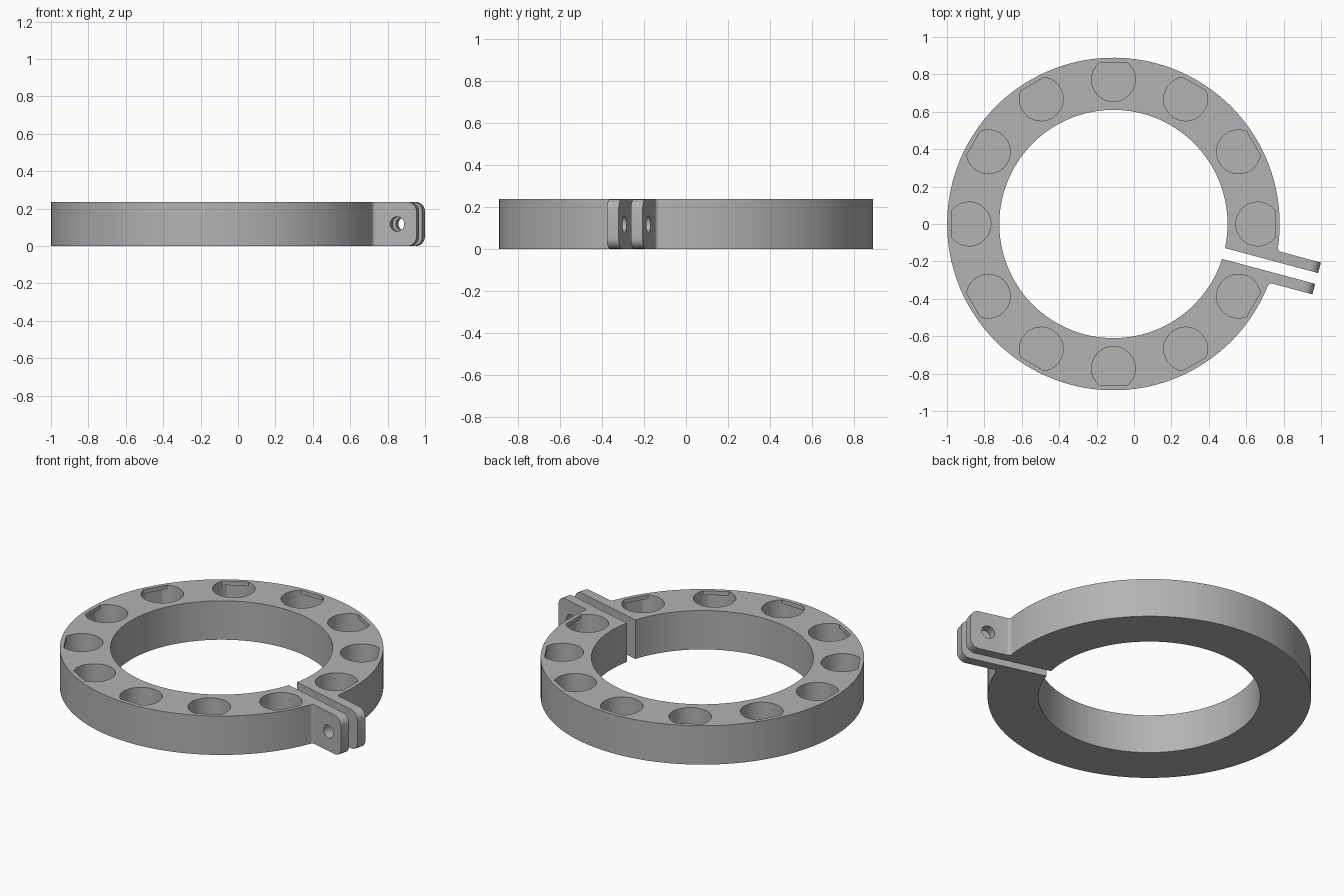
import bpy
import bmesh
from math import sin, cos, pi, radians, acos, asin, sqrt, atan2
from mathutils import Matrix, Vector

if "Cube" in bpy.data.objects:
    bpy.data.objects.remove(bpy.data.objects["Cube"], do_unlink=True)

# Main sizes; the ring is built with its split along +x, then turned
OUTER, INNER, HEIGHT = 0.889, 0.61, 0.236
GAP, EAR_SIDE, EAR_END = 0.03, 0.088, 1.125
FILLET, CORNER = 0.02, 0.05
POCKET_DIST, POCKET_R = 0.772, 0.117
SPLIT_TURN = radians(-15)


def arc(radius, start, end, steps, cx=0.0, cy=0.0):
    angles = [start + (end - start) * i / steps for i in range(steps + 1)]
    return [(cx + radius * cos(a), cy + radius * sin(a)) for a in angles]


def add_prism(bm, points, z0, z1):
    face = bm.faces.new([bm.verts.new((x, y, z0)) for x, y in points])
    top = bmesh.ops.extrude_face_region(bm, geom=[face])["geom"]
    verts = [g for g in top if isinstance(g, bmesh.types.BMVert)]
    bmesh.ops.translate(bm, verts=verts, vec=(0, 0, z1 - z0))


def to_object(bm, name):
    bmesh.ops.recalc_face_normals(bm, faces=bm.faces)
    mesh = bpy.data.meshes.new(name)
    bm.to_mesh(mesh)
    bm.free()
    obj = bpy.data.objects.new(name, mesh)
    bpy.context.collection.objects.link(obj)
    return obj


# Split ring with two clamp ears, as one mirrored outline
fy = EAR_SIDE + FILLET
fx = sqrt((OUTER + FILLET) ** 2 - fy ** 2)
root = atan2(fy, fx)
upper = [(EAR_END, GAP), (EAR_END, EAR_SIDE)]
upper += arc(FILLET, -pi / 2, root - pi, 8, fx, fy) if root > pi / 2 else \
    arc(FILLET, 3 * pi / 2, root + pi, 8, fx, fy)
upper += arc(OUTER, root, pi, 80)[1:]
lower = [(x, -y) for x, y in reversed(upper[:-1])]
inner_start = asin(GAP / INNER)
bore = arc(INNER, 2 * pi - inner_start, inner_start, 140)
bm = bmesh.new()
add_prism(bm, upper + lower + bore, 0, HEIGHT)

# Rounded ear corners
tips = [e for e in bm.edges
        if all(abs(v.co.x - EAR_END) < 1e-4 for v in e.verts)
        and abs(e.verts[0].co.z - e.verts[1].co.z) < 1e-4]
bmesh.ops.bevel(bm, geom=tips, offset=CORNER, segments=6, profile=0.5,
                affect='EDGES')
body = to_object(bm, "split_clamp_ring")


# Pockets: a flat lip at the top, widening outward underneath
def pocket_cutter(name, limit, z0, z1):
    bm = bmesh.new()
    half = acos((limit - POCKET_DIST) / POCKET_R)
    outline = arc(POCKET_R, half, 2 * pi - half, 40, POCKET_DIST)
    for i in range(12):
        turn = Matrix.Rotation(radians(30 * i + 15), 3, 'Z')
        points = [(turn @ Vector((x, y, 0))).to_2d() for x, y in outline]
        add_prism(bm, points, z0, z1)
    return to_object(bm, name)


# Bolt hole through both ears
bm = bmesh.new()
bmesh.ops.create_cone(
    bm, cap_ends=True, segments=32, radius1=0.039, radius2=0.039, depth=0.4,
    matrix=Matrix.Translation((1.018, 0, HEIGHT / 2)) @ Matrix.Rotation(pi / 2, 4, 'X'))
bolt = to_object(bm, "bolt_hole_cutter")

cutters = [pocket_cutter("pocket_cutter", 0.879, 0.02, 0.212),
           pocket_cutter("pocket_lip_cutter", 0.864, 0.2, 0.3), bolt]

bpy.ops.object.select_all(action='DESELECT')
bpy.context.view_layer.objects.active = body
body.select_set(True)
for cutter in cutters:
    cutter.hide_render = True
    mod = body.modifiers.new(cutter.name, 'BOOLEAN')
    mod.operation = 'DIFFERENCE'
    mod.solver = 'EXACT'
    mod.object = cutter
    bpy.ops.object.modifier_apply(modifier=mod.name)
    bpy.data.objects.remove(cutter, do_unlink=True)

# Turn the split to its place and centre the whole
body.data.transform(Matrix.Translation((-0.11, 0, 0)) @ Matrix.Rotation(SPLIT_TURN, 4, 'Z'))
bpy.ops.object.shade_smooth_by_angle(angle=radians(20))

# Plain grey finish
grey = bpy.data.materials.new("plain_grey")
grey.use_nodes = True
colour = (0.45, 0.45, 0.45, 1)
grey.diffuse_color = colour
grey.node_tree.nodes["Principled BSDF"].inputs["Base Color"].default_value = colour
body.data.materials.clear()
body.data.materials.append(grey)
